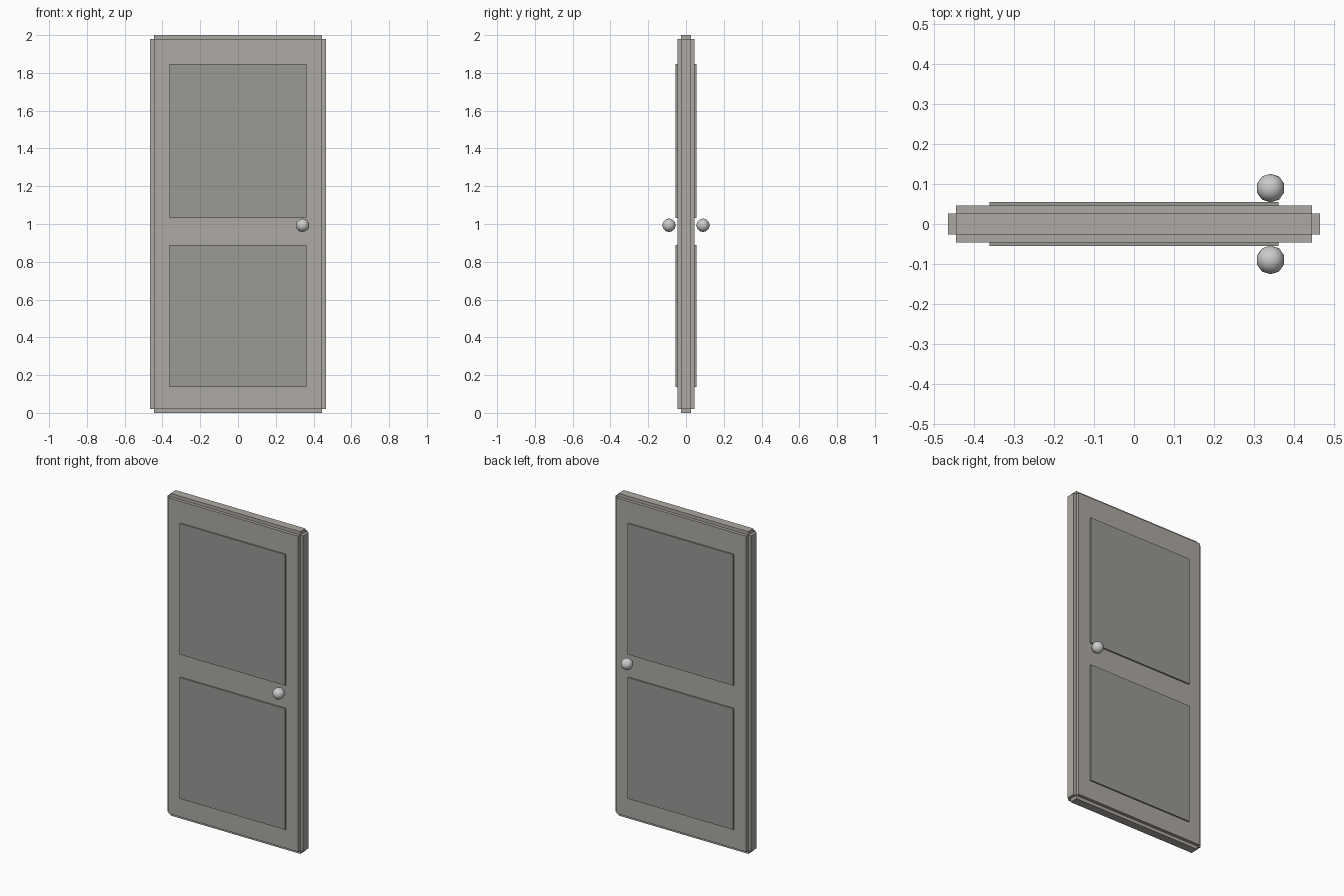
import bpy, bmesh
from mathutils import Matrix, Vector

if "Cube" in bpy.data.objects:
    bpy.data.objects.remove(bpy.data.objects["Cube"])


def material(name, rgb):
    m = bpy.data.materials.new(name)
    m.diffuse_color = (*rgb, 1)
    m.use_nodes = True
    m.node_tree.nodes["Principled BSDF"].inputs["Base Color"].default_value = m.diffuse_color
    return m


def add_object(name, bm, mat=None):
    bmesh.ops.recalc_face_normals(bm, faces=bm.faces)
    me = bpy.data.meshes.new(name)
    bm.to_mesh(me)
    bm.free()
    ob = bpy.data.objects.new(name, me)
    bpy.context.collection.objects.link(ob)
    if mat:
        me.materials.append(mat)
    return ob


def box_bm(center, size):
    bm = bmesh.new()
    bmesh.ops.create_cube(bm, size=1, matrix=Matrix.Translation(center) @ Matrix.Diagonal((*size, 1)))
    return bm


frame_mat = material("warm_grey", (0.42, 0.40, 0.37))
panel_mat = material("dark_grey", (0.32, 0.32, 0.30))

# Door slab: a core box with every face pushed out, leaving stepped edges
bm = box_bm((0, 0, 1), (0.892, 0.052, 1.96))
bm.normal_update()
for face in bmesh.ops.extrude_discrete_faces(bm, faces=bm.faces[:])["faces"]:
    direction = face.calc_center_median() - Vector((0, 0, 1))
    axis = max(range(3), key=lambda i: abs(face.normal[i]))
    step = Vector((0, 0, 0))
    step[axis] = 0.02 if direction[axis] > 0 else -0.02
    bmesh.ops.translate(bm, verts=face.verts[:], vec=step)
add_object("door_slab", bm, frame_mat)

for side, label in ((-1, "front"), (1, "back")):
    # Raised panels
    for z0, z1, level in ((0.138, 0.89, "lower"), (1.033, 1.846, "upper")):
        bm = box_bm((0, side * 0.0495, (z0 + z1) / 2), (0.725, 0.011, z1 - z0))
        add_object(f"{label}_{level}_panel", bm, panel_mat)

    # Round door knobs
    bm = bmesh.new()
    bmesh.ops.create_icosphere(bm, subdivisions=2, radius=0.036,
                               matrix=Matrix.Translation((0.342, side * 0.09, 0.993)))
    for f in bm.faces:
        f.smooth = True
    add_object(f"{label}_knob", bm)
